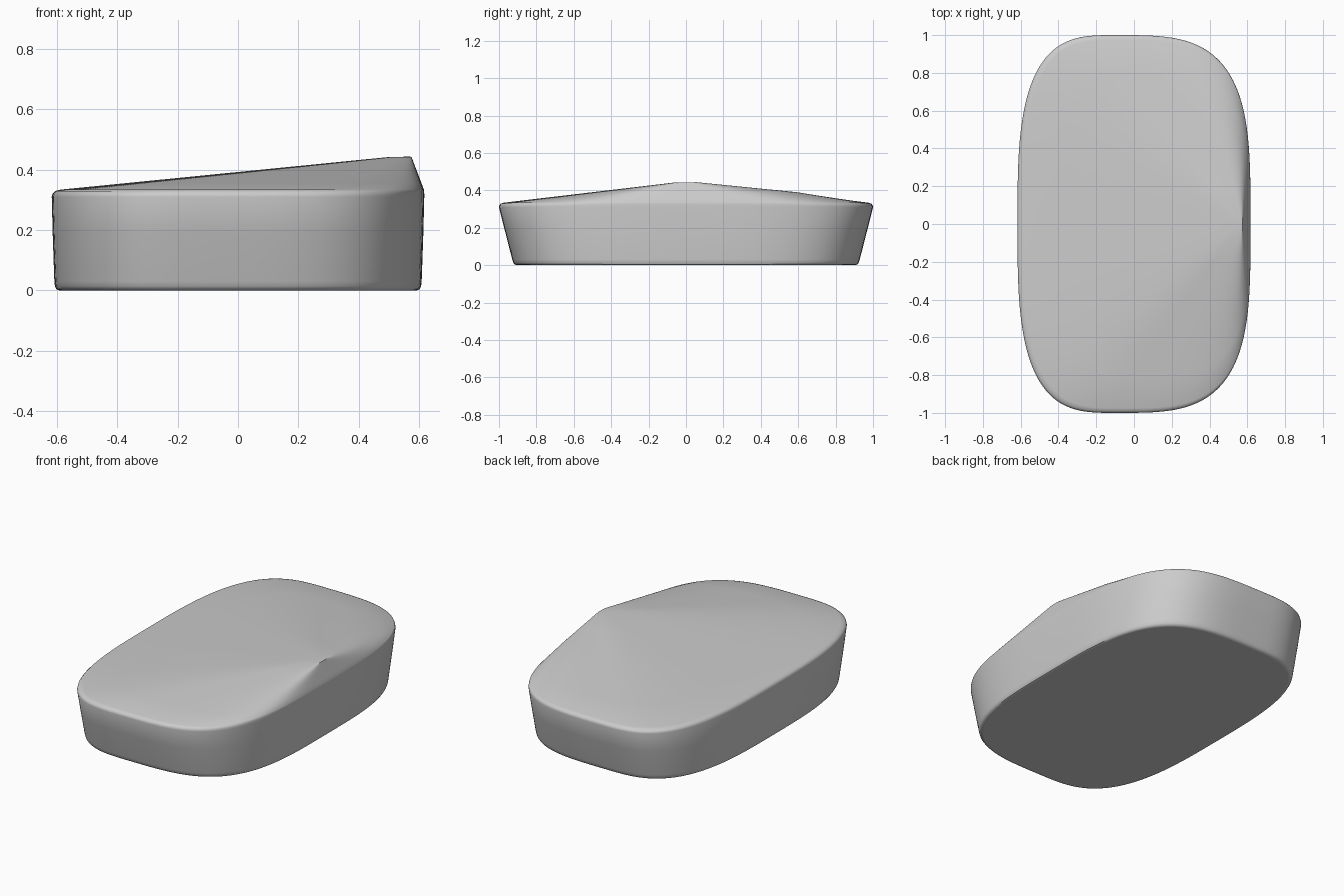
import bpy, bmesh, math
from mathutils import Vector

cube = bpy.data.objects.get("Cube")
if cube:
    bpy.data.objects.remove(cube, do_unlink=True)

SEGMENTS = 160
PEAK = Vector((0.572, 0.0, 0.442))
CREST_X = -0.1      # where the outline is longest
RIM_Z = 0.334


def outline(angle):
    """Lopsided rounded rectangle, fuller towards +x."""
    c, s = math.cos(angle), math.sin(angle)
    side = math.copysign(1, c)
    n = 3.5 if c > 0 else 3.2
    half = 0.617 - side * CREST_X
    x = CREST_X + side * half * abs(c) ** (2 / n)
    y = math.copysign(abs(s) ** (2 / n), s)
    return Vector((x, y, 0))


def wall_ring(sx, sy, z):
    return [Vector((p.x * sx, p.y * sy, z)) for p in points]


def roof_ring(t, z, ridge=0.0):
    """Outline shrunk towards the peak, with a soft ridge on the back."""
    ring = []
    for p in points:
        q = PEAK.lerp(p, t)
        away = math.atan2(p.y, p.x - PEAK.x) - math.radians(102)
        q.z = z + ridge * math.exp(-(away / 0.22) ** 2)
        ring.append(q)
    return ring


points = [outline(2 * math.pi * i / SEGMENTS) for i in range(SEGMENTS)]

# Tapered wall with a small rounded foot
rings = [wall_ring(sx, sy, z) for sx, sy, z in (
    (0.955, 0.900, 0.0), (0.960, 0.905, 0.0), (0.975, 0.917, 0.004),
    (0.983, 0.924, 0.014), (0.986, 0.929, 0.03), (0.995, 0.970, 0.19),
    (1.0, 1.0, 0.31))]

# Rounded rim
rings += [roof_ring(t, z) for t, z in ((0.998, 0.32), (0.991, 0.329), (0.975, RIM_Z))]

# Roof rising to the off-centre peak
for t in (0.8, 0.62, 0.4, 0.2, 0.06):
    z = RIM_Z + (PEAK.z - RIM_Z) * (0.975 - t) / 0.915
    ridge = 0.015 * (t / 0.62 if t <= 0.62 else (0.975 - t) / 0.355)
    rings.append(roof_ring(t, z, ridge))

bm = bmesh.new()
loops = [[bm.verts.new(p) for p in ring] for ring in rings]
for low, high in zip(loops, loops[1:]):
    for i in range(SEGMENTS):
        j = (i + 1) % SEGMENTS
        bm.faces.new((low[i], low[j], high[j], high[i]))
bm.faces.new(loops[0][::-1])
tip = bm.verts.new(PEAK)
for i in range(SEGMENTS):
    bm.faces.new((loops[-1][i], loops[-1][(i + 1) % SEGMENTS], tip))
bmesh.ops.recalc_face_normals(bm, faces=bm.faces)

mesh = bpy.data.meshes.new("peaked_block")
bm.to_mesh(mesh)
bm.free()
block = bpy.data.objects.new("peaked_block", mesh)
bpy.context.collection.objects.link(block)

# Plain grey
grey = bpy.data.materials.new("plain_grey")
grey.use_nodes = True
colour = (0.6, 0.6, 0.6, 1)
grey.diffuse_color = colour
grey.node_tree.nodes["Principled BSDF"].inputs["Base Color"].default_value = colour
mesh.materials.append(grey)

bpy.ops.object.select_all(action="DESELECT")
block.select_set(True)
bpy.context.view_layer.objects.active = block
bpy.ops.object.shade_smooth_by_angle(angle=math.radians(40))
